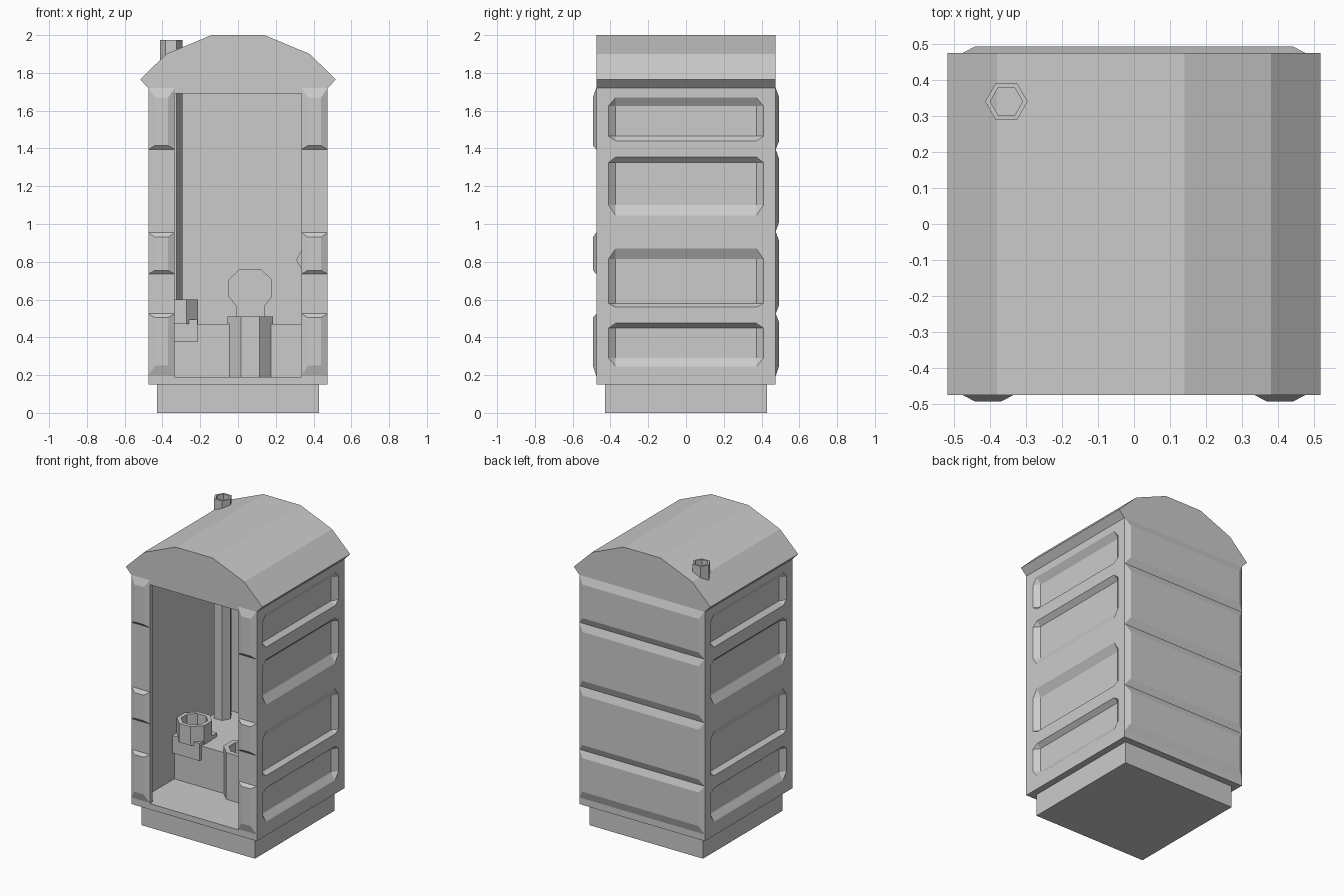
import bpy, bmesh
from math import pi, cos, sin
from mathutils import Vector

if "Cube" in bpy.data.objects:
    bpy.data.objects.remove(bpy.data.objects["Cube"])


def finish(name, bm):
    bmesh.ops.dissolve_limit(bm, angle_limit=0.005, verts=bm.verts, edges=bm.edges)
    bmesh.ops.recalc_face_normals(bm, faces=bm.faces)
    me = bpy.data.meshes.new(name)
    bm.to_mesh(me)
    bm.free()
    ob = bpy.data.objects.new(name, me)
    bpy.context.collection.objects.link(ob)
    return ob


def prism(name, pts, axis, lo, hi):
    """Extrude a 2D outline along y (points are x,z) or z (points are x,y)."""
    bm = bmesh.new()
    place = (lambda p: (p[0], lo, p[1])) if axis == 'y' else (lambda p: (p[0], p[1], lo))
    face = bm.faces.new([bm.verts.new(place(p)) for p in pts])
    new = bmesh.ops.extrude_face_region(bm, geom=[face])['geom']
    move = Vector((0, hi - lo, 0)) if axis == 'y' else Vector((0, 0, hi - lo))
    bmesh.ops.translate(bm, vec=move, verts=[v for v in new if isinstance(v, bmesh.types.BMVert)])
    return finish(name, bm)


def box(name, x0, x1, y0, y1, z0, z1):
    return prism(name, [(x0, y0), (x1, y0), (x1, y1), (x0, y1)], 'z', z0, z1)


def hull(name, pts):
    bm = bmesh.new()
    for p in pts:
        bm.verts.new(p)
    res = bmesh.ops.convex_hull(bm, input=bm.verts)
    loose = [v for v in res['geom_interior'] if isinstance(v, bmesh.types.BMVert)]
    bmesh.ops.delete(bm, geom=loose, context='VERTS')
    return finish(name, bm)


def ngon(n, r, cx, cy, turn=0.0):
    return [(cx + r * cos(turn + 2 * pi * i / n), cy + r * sin(turn + 2 * pi * i / n)) for i in range(n)]


def cut(target, cutter):
    cutter.hide_render = True
    cutter.hide_viewport = True
    cutter.display_type = 'WIRE'
    mod = target.modifiers.new(cutter.name, 'BOOLEAN')
    mod.operation = 'DIFFERENCE'
    mod.solver = 'EXACT'
    mod.object = cutter


W = 0.475

# Plinth and hollow cabin with doorway
box("base", -0.43, 0.43, -0.43, 0.43, 0, 0.15)
cabin = box("cabin", -W, W, -W, W, 0.15, 1.72)
cut(cabin, box("room_cutter", -0.42, 0.42, -0.445, 0.44, 0.19, 1.69))
cut(cabin, box("door_cutter", -0.335, 0.335, -0.6, -0.3, 0.19, 1.69))

# Recessed side panels: outer top, inner top, inner bottom, outer bottom
panels = [(1.67, 1.625, 1.465, 1.44), (1.355, 1.325, 1.10, 1.045),
          (0.87, 0.815, 0.58, 0.56), (0.475, 0.45, 0.29, 0.245)]
for s in (-1, 1):
    for i, (ot, it, ib, ob) in enumerate(panels):
        outline = [(y, z) for y in (-0.372, 0.372) for z in (ot, ob)]
        outline += [(y, z) for y in (-0.41, 0.41) for z in (it, ib)]
        pts = [(s * x, y, z) for x in (W, 0.52) for y, z in outline]
        pts += [(s * (W - 0.03), y, z) for y in (-0.372, 0.372) for z in (it, ib)]
        cut(cabin, hull(f"panel_cutter_{i}_{s}", pts))


# Raised bevelled ribs on the door frame and the back wall
def rib(name, x0, x1, side, top, top_in, bot_in, bot):
    pts = [(x, side * W, z) for x in (x0, x1) for z in (top, bot)]
    pts += [(x, side * (W + 0.018), z) for x in (x0 + 0.035, x1 - 0.035) for z in (top_in, bot_in)]
    hull(name, pts)


for i, zs in enumerate([(1.72, 1.67, 1.415, 1.395), (0.955, 0.93, 0.755, 0.735), (0.525, 0.505, 0.25, 0.195)]):
    rib(f"front_rib_left_{i}", -W, -0.335, -1, *zs)
    rib(f"front_rib_right_{i}", 0.335, W, -1, *zs)
for i, zs in enumerate([(1.72, 1.67, 1.44, 1.395), (1.395, 1.345, 1.01, 0.96),
                        (0.96, 0.91, 0.57, 0.525), (0.525, 0.48, 0.25, 0.195)]):
    rib(f"back_rib_{i}", -W, W, 1, *zs)

# Faceted barrel roof
half = [(0.475, 1.72), (0.518, 1.765), (0.38, 1.90), (0.14, 2.0)]
prism("roof", half + [(-x, z) for x, z in reversed(half)], 'y', -W, W)

# Hexagonal vent pipe
pipe = prism("vent_pipe", ngon(6, 0.059, -0.354, 0.34), 'z', 0.46, 1.975)
cut(pipe, prism("vent_cutter", ngon(6, 0.045, -0.354, 0.34), 'z', 1.85, 2.1))

# Tank bench across the back, with the octagonal bowl in front
tank = box("tank", -0.425, 0.425, -0.09, 0.445, 0.185, 0.47)
bowl = prism("bowl", ngon(8, 0.13, 0.065, -0.03, pi / 8), 'z', 0.185, 0.51)
hole = prism("bowl_cutter", ngon(8, 0.095, 0.065, -0.03, pi / 8), 'z', 0.3, 0.7)
cut(bowl, hole)
cut(tank, hole)

# Raised lid with a narrow hinge neck
lid = [(0.075, 0.50), (0.075, 0.565), (0.115, 0.615), (0.115, 0.705), (0.055, 0.762)]
prism("lid", [(0.065 + x, z) for x, z in lid] + [(0.065 - x, z) for x, z in reversed(lid)], 'y', 0.085, 0.11)

# Corner urinal: bracket and octagonal basin
bracket = box("urinal_bracket", -0.425, -0.215, -0.11, 0.08, 0.375, 0.495)
basin = prism("urinal_basin", ngon(8, 0.113, -0.316, -0.02, pi / 8), 'z', 0.47, 0.6)
cut(basin, prism("basin_cutter", ngon(8, 0.085, -0.316, -0.02, pi / 8), 'z', 0.5, 0.7))

# Paper roll on the right wall
prism("paper_roll", ngon(6, 0.065, 0.373, 0.81), 'y', -0.06, 0.06)
